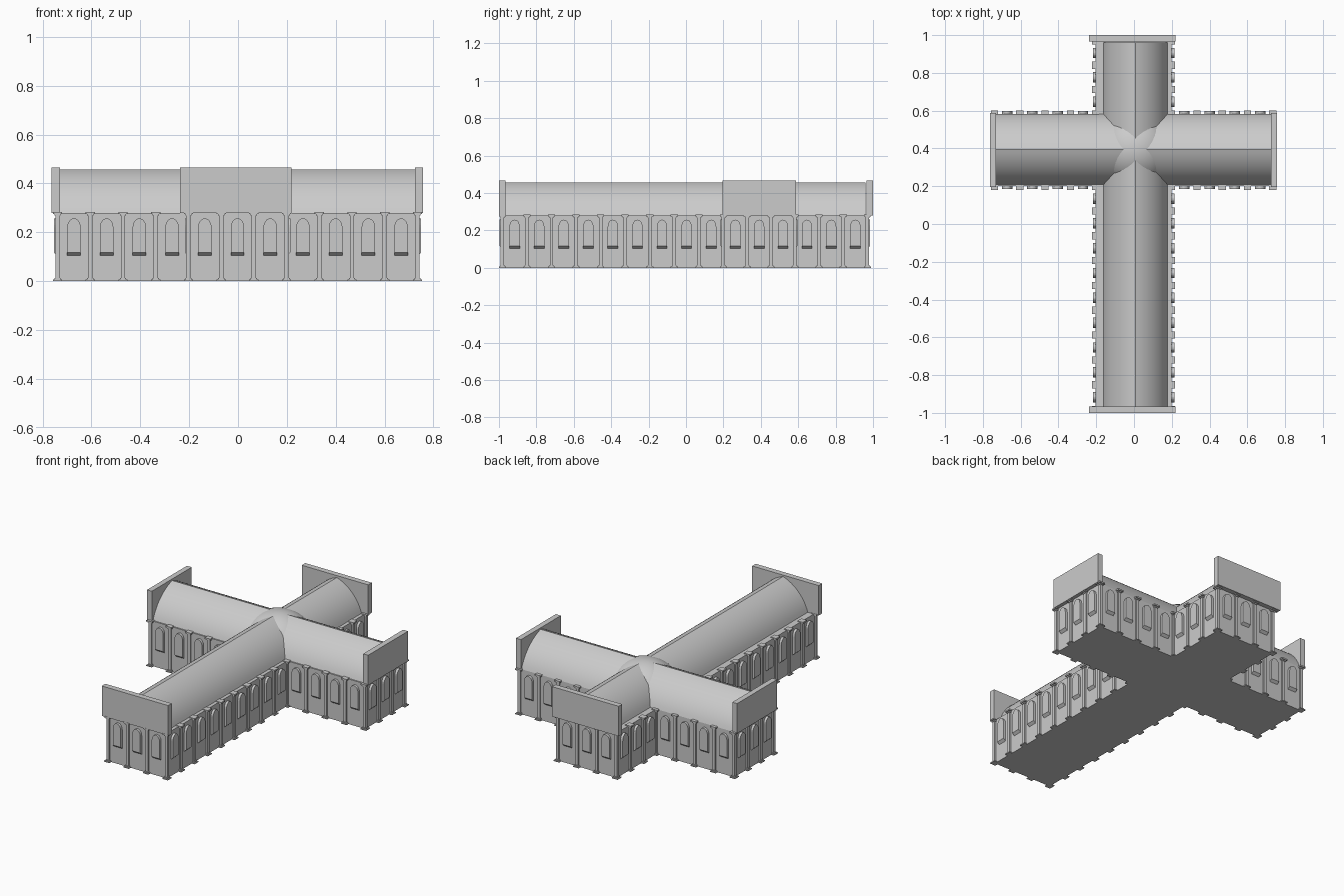
import bpy, bmesh
from math import sin, cos, pi, radians, atan2
from mathutils import Matrix, Vector

if "Cube" in bpy.data.objects:
    bpy.data.objects.remove(bpy.data.objects["Cube"])

WALL_H, ROOF_H, GABLE_TOP = 0.28, 0.177, 0.466
XL, XR, TX0, TX1 = -0.203, 0.199, -0.739, 0.735
Y0, YA, YB, Y1 = -0.982, 0.2, 0.582, 0.97


def finish(name, bm, smooth=False):
    bmesh.ops.recalc_face_normals(bm, faces=bm.faces)
    me = bpy.data.meshes.new(name)
    bm.to_mesh(me)
    bm.free()
    ob = bpy.data.objects.new(name, me)
    bpy.context.collection.objects.link(ob)
    if smooth:
        bpy.ops.object.select_all(action='DESELECT')
        ob.select_set(True)
        bpy.context.view_layer.objects.active = ob
        bpy.ops.object.shade_smooth_by_angle(angle=radians(25))
    return ob


def box(bm, lo, hi):
    lo, hi = Vector(lo), Vector(hi)
    m = Matrix.Translation((lo + hi) / 2) @ Matrix.Diagonal((*(hi - lo), 1))
    bmesh.ops.create_cube(bm, size=1, matrix=m)


def prism(bm, pts, vec):
    """Closed prism from a polygon and an extrusion vector."""
    a = [bm.verts.new(p) for p in pts]
    b = [bm.verts.new(Vector(p) + Vector(vec)) for p in pts]
    bm.faces.new(a)
    bm.faces.new(b[::-1])
    for i in range(len(a)):
        j = (i + 1) % len(a)
        bm.faces.new((a[i], a[j], b[j], b[i]))


# Cross-shaped walls
corners = [(XL, Y0), (XR, Y0), (XR, YA), (TX1, YA), (TX1, YB), (XR, YB),
           (XR, Y1), (XL, Y1), (XL, YB), (TX0, YB), (TX0, YA), (XL, YA)]
bays = [3, 9, 4, 3, 4, 3, 3, 3, 4, 3, 4, 9]
bm = bmesh.new()
prism(bm, [(x, y, 0) for x, y in corners], (0, 0, WALL_H))
finish("cross_walls", bm)


# Pilaster on the wall line: shaft with stepped base and cap
def pilaster(bm, x, y):
    for half, z0, z1 in [(0.019, 0, 0.006), (0.013, 0.006, 0.012), (0.009, 0.012, 0.268),
                         (0.013, 0.268, 0.275), (0.019, 0.275, 0.284)]:
        box(bm, (x - half, y - half, z0), (x + half, y + half, z1))


# Arched window panel, sill slopes back to the wall (local: x along, -y outward)
def window(bm, mat):
    w, d, z0, z1, top = 0.0275, 0.015, 0.12, 0.22, 0.257
    start = len(bm.verts)
    arch = [(-w, 0, z0), (w, 0, z0)]
    arch += [(w * cos(pi * i / 12), 0, z1 + (top - z1) * sin(pi * i / 12)) for i in range(13)]
    prism(bm, arch, (0, -d, 0))
    prism(bm, [(-w, 0, 0.104), (-w, 0, z0), (-w, -d, z0), (-w, -d, z0 - 0.003)], (2 * w, 0, 0))
    bm.verts.ensure_lookup_table()
    bmesh.ops.transform(bm, matrix=mat, verts=bm.verts[start:])


pil, win = bmesh.new(), bmesh.new()
for k, n in enumerate(bays):
    a, b = Vector(corners[k]), Vector(corners[(k + 1) % 12])
    ang = atan2(b.y - a.y, b.x - a.x)
    for i in range(n):
        p = a.lerp(b, i / n)
        c = a.lerp(b, (i + 0.5) / n)
        pilaster(pil, p.x, p.y)
        window(win, Matrix.Translation((c.x, c.y, 0)) @ Matrix.Rotation(ang, 4, 'Z'))
finish("pilasters", pil)
finish("arched_windows", win)


# Pointed barrel roofs: each side is an arc of about 55 degrees
def roof_profile(half, steps=12):
    t = radians(27.5)
    mid = pi / 4
    arc = [(cos(mid - t + 2 * t * i / steps), sin(mid - t + 2 * t * i / steps))
           for i in range(steps + 1)]
    (ax, az), (bx, bz) = arc[0], arc[-1]
    side = [(half * (x - bx) / (ax - bx), ROOF_H * (z - az) / (bz - az)) for x, z in arc]
    return side + [(-x, z) for x, z in side[-2::-1]]


bm = bmesh.new()
prism(bm, [(0.008 + u, Y0 + 0.01, WALL_H + v) for u, v in roof_profile(0.17)], (0, Y1 - Y0 - 0.02, 0))
finish("nave_roof", bm, True)
bm = bmesh.new()
prism(bm, [(TX0 + 0.005, 0.395 + u, WALL_H + v) for u, v in roof_profile(0.187)], (TX1 - TX0 - 0.01, 0, 0))
finish("transept_roof", bm, True)

# Low dome over the crossing
bm = bmesh.new()
bmesh.ops.create_uvsphere(bm, u_segments=48, v_segments=24, radius=1)
bmesh.ops.bisect_plane(bm, geom=bm.verts[:] + bm.edges[:] + bm.faces[:], plane_co=(0, 0, 0),
                       plane_no=(0, 0, 1), clear_inner=True)
bmesh.ops.transform(bm, verts=bm.verts, matrix=Matrix.Translation((0.006, 0.395, WALL_H - 0.001))
                    @ Matrix.Diagonal((0.205, 0.2, 0.186, 1)))
finish("crossing_dome", bm, True)

# Flat parapets at the four ends
for name, lo, hi in [("front_parapet", (-0.237, -1), (0.22, -0.965)),
                     ("back_parapet", (-0.237, 0.965), (0.22, 1)),
                     ("left_parapet", (-0.763, 0.196), (-0.73, 0.588)),
                     ("right_parapet", (0.724, 0.196), (0.758, 0.588))]:
    bm = bmesh.new()
    box(bm, (*lo, WALL_H), (*hi, GABLE_TOP))
    finish(name, bm)
